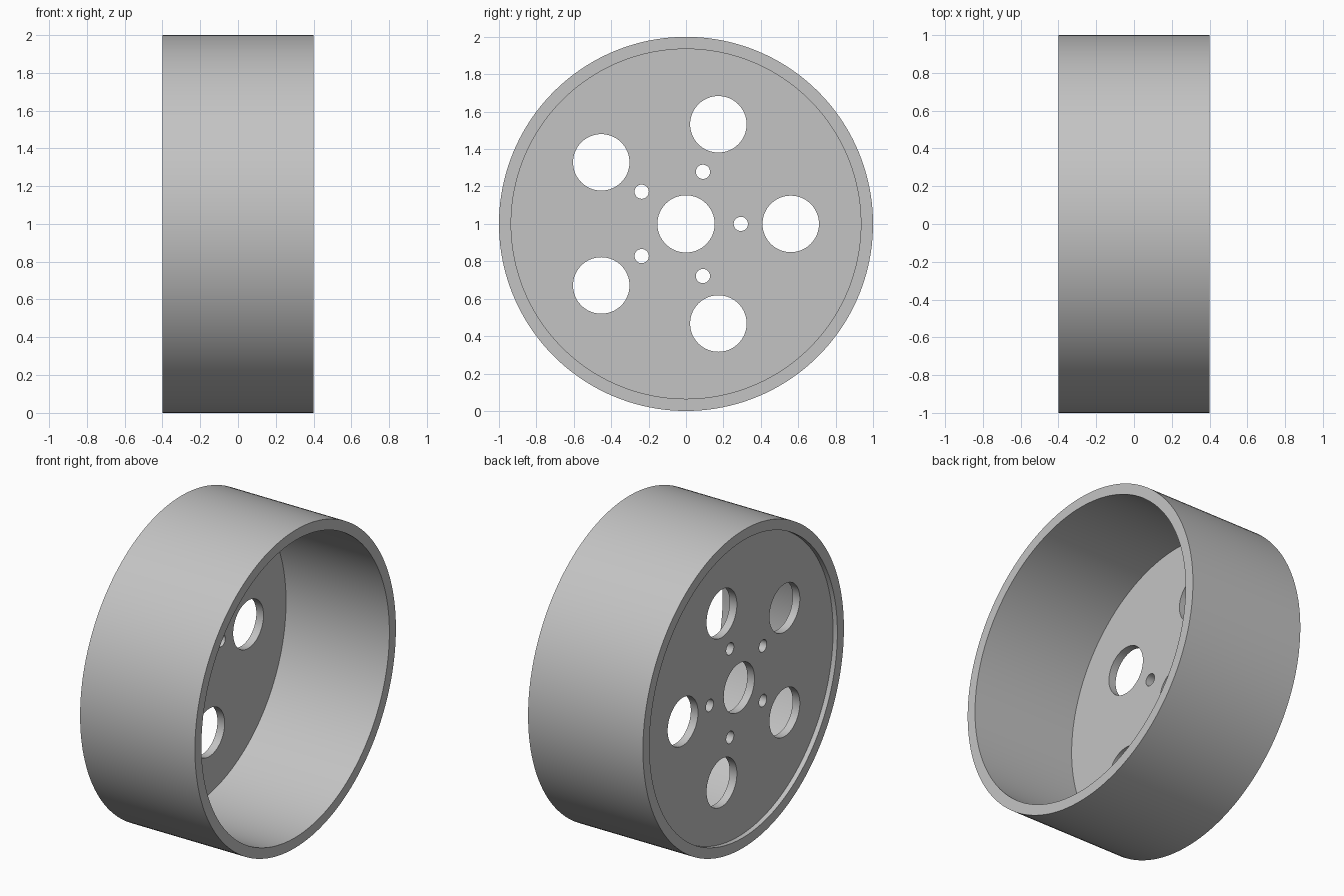
import bpy, bmesh, math
from mathutils import Matrix, Vector

cube = bpy.data.objects.get("Cube")
if cube:
    bpy.data.objects.remove(cube, do_unlink=True)

RADIUS, INNER, HALF_WIDTH = 1.0, 0.935, 0.4
WEB_OUTER, WEB_INNER = -0.37, -0.32      # web plate faces along x
SEGMENTS = 160
AXLE = Vector((0, 0, RADIUS))

grey = bpy.data.materials.new("light_grey")
grey.use_nodes = True
colour = (0.55, 0.55, 0.55, 1)
grey.diffuse_color = colour
grey.node_tree.nodes["Principled BSDF"].inputs["Base Color"].default_value = colour


def make_object(name, bm):
    bmesh.ops.recalc_face_normals(bm, faces=bm.faces)
    mesh = bpy.data.meshes.new(name)
    bm.to_mesh(mesh)
    bm.free()
    mesh.materials.append(grey)
    obj = bpy.data.objects.new(name, mesh)
    bpy.context.collection.objects.link(obj)
    return obj


def add_cylinder(bm, radius, x0, x1, y=0, z=0, segments=SEGMENTS):
    """Capped cylinder along x, offset from the axle."""
    place = Matrix.Translation(AXLE + Vector(((x0 + x1) / 2, y, z)))
    bmesh.ops.create_cone(bm, cap_ends=True, segments=segments, radius1=radius,
                          radius2=radius, depth=x1 - x0,
                          matrix=place @ Matrix.Rotation(math.pi / 2, 4, 'Y'))


def smooth(obj):
    bpy.ops.object.select_all(action='DESELECT')
    obj.select_set(True)
    bpy.context.view_layer.objects.active = obj
    bpy.ops.object.shade_smooth_by_angle(angle=math.radians(30))


# Rim: rectangular section spun about the axle
bm = bmesh.new()
corners = [(-HALF_WIDTH, INNER), (HALF_WIDTH, INNER),
           (HALF_WIDTH, RADIUS), (-HALF_WIDTH, RADIUS)]
verts = [bm.verts.new((x, 0, RADIUS + r)) for x, r in corners]
edges = [bm.edges.new((verts[i], verts[(i + 1) % 4])) for i in range(4)]
bmesh.ops.spin(bm, geom=verts + edges, cent=AXLE, axis=(1, 0, 0),
               angle=2 * math.pi, steps=SEGMENTS, use_merge=True)
bmesh.ops.remove_doubles(bm, verts=bm.verts, dist=0.0001)
rim = make_object("rim", bm)

# Web plate, set just inside one end of the rim
bm = bmesh.new()
add_cylinder(bm, INNER + 0.005, WEB_OUTER, WEB_INNER)
web = make_object("web_plate", bm)

# Cutter: axle bore, five large holes and five bolt holes
bm = bmesh.new()
add_cylinder(bm, 0.153, -0.5, -0.2, segments=64)
for i in range(5):
    a = i * 2 * math.pi / 5
    for radius, distance in ((0.151, 0.56), (0.038, 0.293)):
        add_cylinder(bm, radius, -0.5, -0.2, distance * math.cos(a),
                     distance * math.sin(a), segments=64)
cutter = make_object("hole_cutter", bm)
cutter.hide_render = True

cut = web.modifiers.new("holes", 'BOOLEAN')
cut.operation = 'DIFFERENCE'
cut.solver = 'EXACT'
cut.object = cutter
bpy.ops.object.select_all(action='DESELECT')
web.select_set(True)
bpy.context.view_layer.objects.active = web
bpy.ops.object.modifier_apply(modifier=cut.name)
bpy.data.objects.remove(cutter, do_unlink=True)

for part in (rim, web):
    smooth(part)
